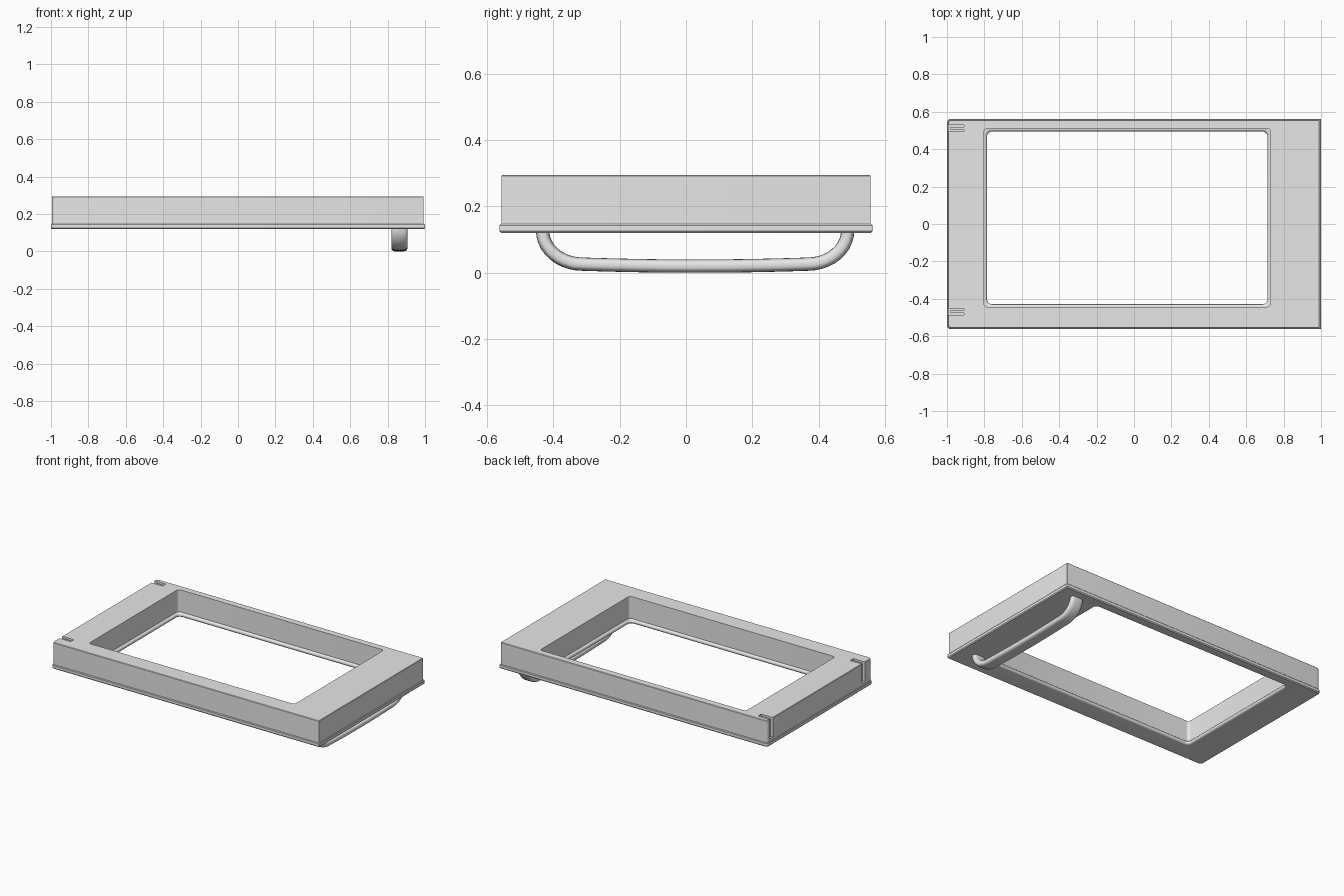
import bpy, bmesh, math
from mathutils import Vector

if "Cube" in bpy.data.objects:
    bpy.data.objects.remove(bpy.data.objects["Cube"], do_unlink=True)

# One plain grey for every part
grey = bpy.data.materials.new("light_grey")
grey.use_nodes = True
grey.diffuse_color = (0.8, 0.8, 0.8, 1)
grey.node_tree.nodes["Principled BSDF"].inputs["Base Color"].default_value = (0.8, 0.8, 0.8, 1)


def finish(name, bm):
    bmesh.ops.recalc_face_normals(bm, faces=bm.faces)
    mesh = bpy.data.meshes.new(name)
    bm.to_mesh(mesh)
    bm.free()
    mesh.materials.append(grey)
    obj = bpy.data.objects.new(name, mesh)
    bpy.context.collection.objects.link(obj)
    return obj


def smooth(obj):
    bpy.ops.object.select_all(action="DESELECT")
    obj.select_set(True)
    bpy.context.view_layer.objects.active = obj
    bpy.ops.object.shade_smooth_by_angle(angle=math.radians(35))


def rounded_rect(box, inset, r_left, r_right, steps=6):
    """Corner-rounded outline, counter-clockwise from the +x +y corner."""
    x0, x1, y0, y1 = box
    x0, x1, y0, y1 = x0 + inset, x1 - inset, y0 + inset, y1 - inset
    corners = [(x1, y1, -1, -1, r_right), (x0, y1, 1, -1, r_left),
               (x0, y0, 1, 1, r_left), (x1, y0, -1, 1, r_right)]
    points = []
    for i, (x, y, sx, sy, r) in enumerate(corners):
        for k in range(steps + 1):
            a = math.pi / 2 * (i + k / steps)
            points.append((x + sx * r + r * math.cos(a), y + sy * r + r * math.sin(a)))
    return points


def frame(name, loops):
    """Closed frame skinned through a cycle of (box, inset, r_left, r_right, z)."""
    bm = bmesh.new()
    rings = [[bm.verts.new((x, y, z)) for x, y in rounded_rect(box, inset, rl, rr)]
             for box, inset, rl, rr, z in loops]
    n = len(rings[0])
    for a, b in zip(rings, rings[1:] + rings[:1]):
        for i in range(n):
            j = (i + 1) % n
            bm.faces.new((a[i], a[j], b[j], b[i]))
    return finish(name, bm)


def block(name, x0, x1, y0, y1, z0, z1):
    bm = bmesh.new()
    bmesh.ops.create_cube(bm, size=1)
    for v in bm.verts:
        v.co = Vector(((x0 + x1) / 2 + v.co.x * (x1 - x0),
                       (y0 + y1) / 2 + v.co.y * (y1 - y0),
                       (z0 + z1) / 2 + v.co.z * (z1 - z0)))
    return finish(name, bm)


# Deep door body with a large window opening
BODY = (-0.995, 0.993, -0.557, 0.557)
OPENING = (-0.803, 0.731, -0.443, 0.511)
body = frame("door_body", [
    (BODY, 0, 0.02, 0.003, 0.14),
    (BODY, 0, 0.02, 0.003, 0.292),
    (BODY, 0.003, 0.018, 0.002, 0.295),
    (OPENING, 0, 0.02, 0.02, 0.295),
    (OPENING, 0, 0.02, 0.02, 0.14),
])

# Slots for the hinges at the left end, each with an arm inside
HINGES = (0.512, -0.469)
for y in HINGES:
    cutter = block("hinge_slot_cutter", -1.05, -0.908, y - 0.017, y + 0.017, 0.165, 0.35)
    cutter.hide_render = True
    cut = body.modifiers.new("hinge_slot", "BOOLEAN")
    cut.operation = "DIFFERENCE"
    cut.solver = "EXACT"
    cut.object = cutter
    bpy.context.view_layer.objects.active = body
    bpy.ops.object.modifier_apply(modifier=cut.name)
    bpy.data.objects.remove(cutter, do_unlink=True)
smooth(body)

for side, y in zip(("back", "front"), HINGES):
    block(side + "_hinge_arm", -0.982, -0.9, y - 0.007, y + 0.007, 0.16, 0.287)

# Thin outer panel with softened edges and a rounded window lip
PANEL = (-1.0, 1.0, -0.5625, 0.5625)
WINDOW = (-0.786, 0.714, -0.429, 0.495)
panel_loops = [
    (PANEL, 0, 0.022, 0.004, 0.126),
    (PANEL, 0, 0.022, 0.004, 0.143),
    (PANEL, 0.003, 0.019, 0.003, 0.147),
    (OPENING, -0.01, 0.03, 0.03, 0.147),
]
LIP = 0.012
for k in range(9):
    a = math.pi * (0.5 - k / 8)
    panel_loops.append((WINDOW, LIP * (math.cos(a) - 1), 0.028, 0.028,
                        0.1335 + 0.0135 * math.sin(a)))
panel_loops.append((PANEL, 0.005, 0.017, 0.002, 0.12))
smooth(frame("front_panel", panel_loops))

# Flattened bar handle swept along a bowed path with curved ends
CENTRE_X, CENTRE_Y, HALF_W, HALF_T = 0.863, 0.0275, 0.043, 0.02
half_path = []
for k in range(11):
    a = math.pi / 2 * k / 10
    half_path.append((-0.34 - 0.12 * math.cos(a), 0.127 - 0.101 * math.sin(a)))
for k in range(1, 7):
    t = k / 6
    half_path.append((-0.34 * (1 - t), 0.02 + 0.006 * (1 - t) ** 2))
path = half_path + [(-y, z) for y, z in reversed(half_path[:-1])]

bm = bmesh.new()
rings = []
SIDES = 28
for i, (y, z) in enumerate(path):
    before, after = path[max(i - 1, 0)], path[min(i + 1, len(path) - 1)]
    along = Vector((0, after[0] - before[0], after[1] - before[1])).normalized()
    up = Vector((1, 0, 0)).cross(along)
    ring = []
    for k in range(SIDES):
        a = math.tau * k / SIDES
        c, s = math.cos(a), math.sin(a)
        u = math.copysign(abs(c) ** 0.55, c) * HALF_W
        v = math.copysign(abs(s) ** 0.75, s) * HALF_T
        ring.append(bm.verts.new(Vector((CENTRE_X + u, CENTRE_Y + y, z)) + up * v))
    rings.append(ring)
for a, b in zip(rings, rings[1:]):
    for k in range(SIDES):
        m = (k + 1) % SIDES
        bm.faces.new((a[k], a[m], b[m], b[k]))
bm.faces.new(rings[0])
bm.faces.new(rings[-1])
smooth(finish("handle", bm))
